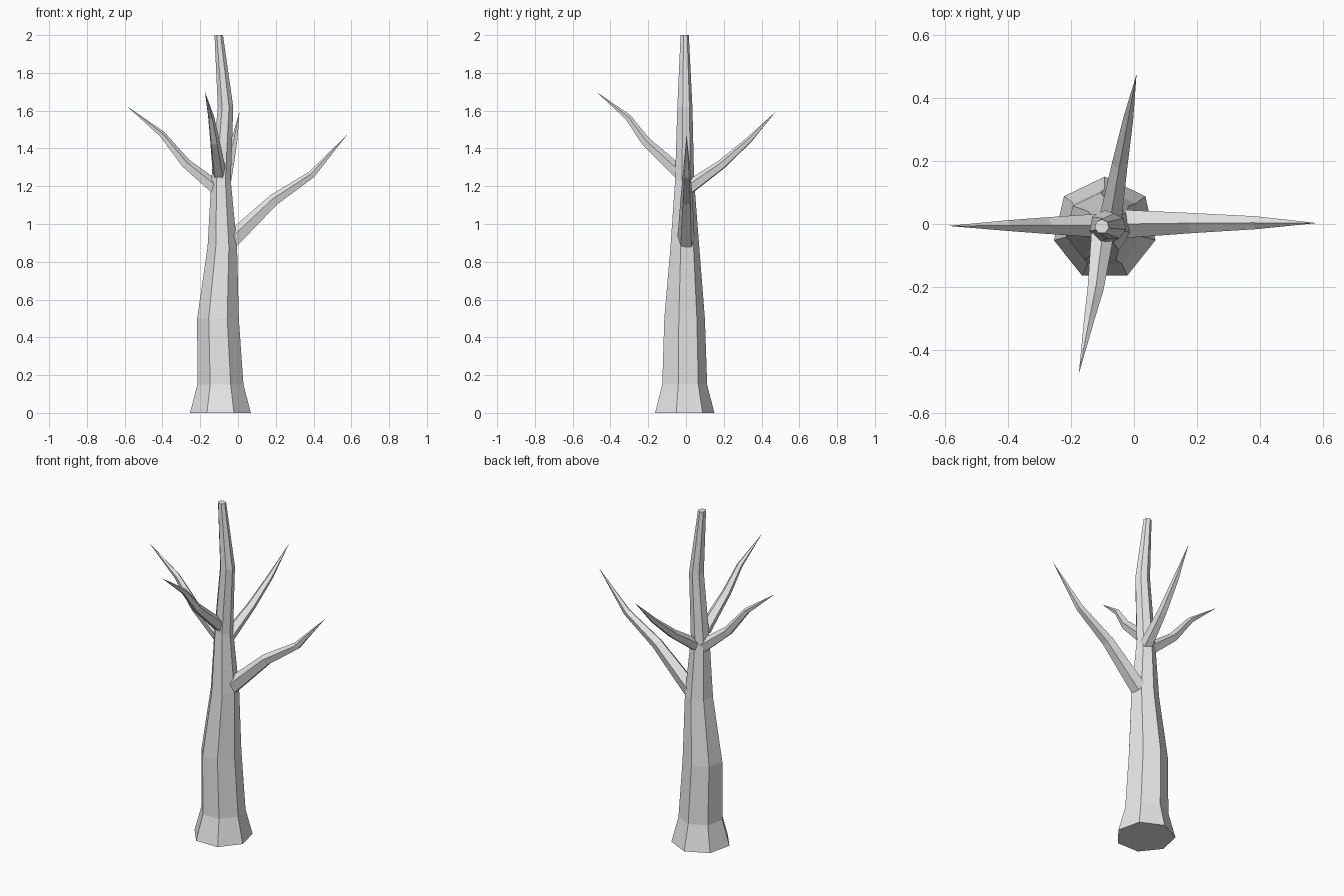
import bpy, bmesh
from math import sin, cos, pi
from mathutils import Vector

cube = bpy.data.objects.get("Cube")
if cube:
    bpy.data.objects.remove(cube, do_unlink=True)

# Single bark colour
bark = bpy.data.materials.new("grey_bark")
bark.use_nodes = True
bark.diffuse_color = (0.8, 0.8, 0.8, 1)
bark.node_tree.nodes["Principled BSDF"].inputs["Base Color"].default_value = (0.8, 0.8, 0.8, 1)


def tapered_limb(name, path, radii, sides, level_rings=False):
    """Faceted tube along a path; a zero radius closes it to a point."""
    pts = [Vector(p) for p in path]
    bm = bmesh.new()
    rings = []
    for i, (p, r) in enumerate(zip(pts, radii)):
        if r == 0:
            rings.append([bm.verts.new(p)])
            continue
        before, after = pts[max(i - 1, 0)], pts[min(i + 1, len(pts) - 1)]
        if level_rings:
            side, up = Vector((1, 0, 0)), Vector((0, 1, 0))
        else:
            along = (after - before).normalized()
            side = along.cross(Vector((0, 0, 1))).normalized()
            up = side.cross(along)
        rings.append([bm.verts.new(p + r * (side * sin(a) + up * cos(a)))
                      for a in (2 * pi * k / sides for k in range(sides))])
    for low, high in zip(rings, rings[1:]):
        for k in range(sides):
            n = (k + 1) % sides
            if len(high) == 1:
                bm.faces.new((low[k], low[n], high[0]))
            else:
                bm.faces.new((low[k], low[n], high[n], high[k]))
    for ring in (rings[0], rings[-1]):
        if len(ring) > 1:
            bm.faces.new(ring)
    bmesh.ops.recalc_face_normals(bm, faces=bm.faces[:])
    mesh = bpy.data.meshes.new(name)
    bm.to_mesh(mesh)
    bm.free()
    mesh.materials.append(bark)
    obj = bpy.data.objects.new(name, mesh)
    bpy.context.collection.objects.link(obj)
    return obj


# Seven-sided trunk with flared foot and bent top
tapered_limb("trunk",
             [(-0.093, -0.015, 0), (-0.093, -0.013, 0.15), (-0.106, -0.013, 0.5),
              (-0.083, -0.01, 0.88), (-0.09, -0.01, 1.23), (-0.066, -0.008, 1.62),
              (-0.102, -0.008, 2)],
             [0.165, 0.125, 0.113, 0.08, 0.053, 0.042, 0.023], 7, level_rings=True)

# Four five-sided branches tapering to points
branches = {
    "left_branch": ([(-0.037, 0, 0.907), (0.19, 0.003, 1.125), (0.39, 0.004, 1.26),
                     (0.58, 0.003, 1.475)], 0.048),
    "right_branch": ([(-0.112, -0.005, 1.185), (-0.278, -0.005, 1.32), (-0.403, -0.005, 1.475),
                      (-0.59, -0.006, 1.625)], 0.04),
    "front_branch": ([(-0.1, -0.035, 1.27), (-0.123, -0.213, 1.435), (-0.143, -0.308, 1.565),
                      (-0.175, -0.475, 1.7)], 0.038),
    "back_branch": ([(-0.075, 0.015, 1.19), (-0.045, 0.19, 1.315), (-0.018, 0.335, 1.445),
                     (0.008, 0.475, 1.595)], 0.038),
}
for name, (path, r) in branches.items():
    tapered_limb(name, path, [r, r * 0.7, r * 0.45, 0], 5)
